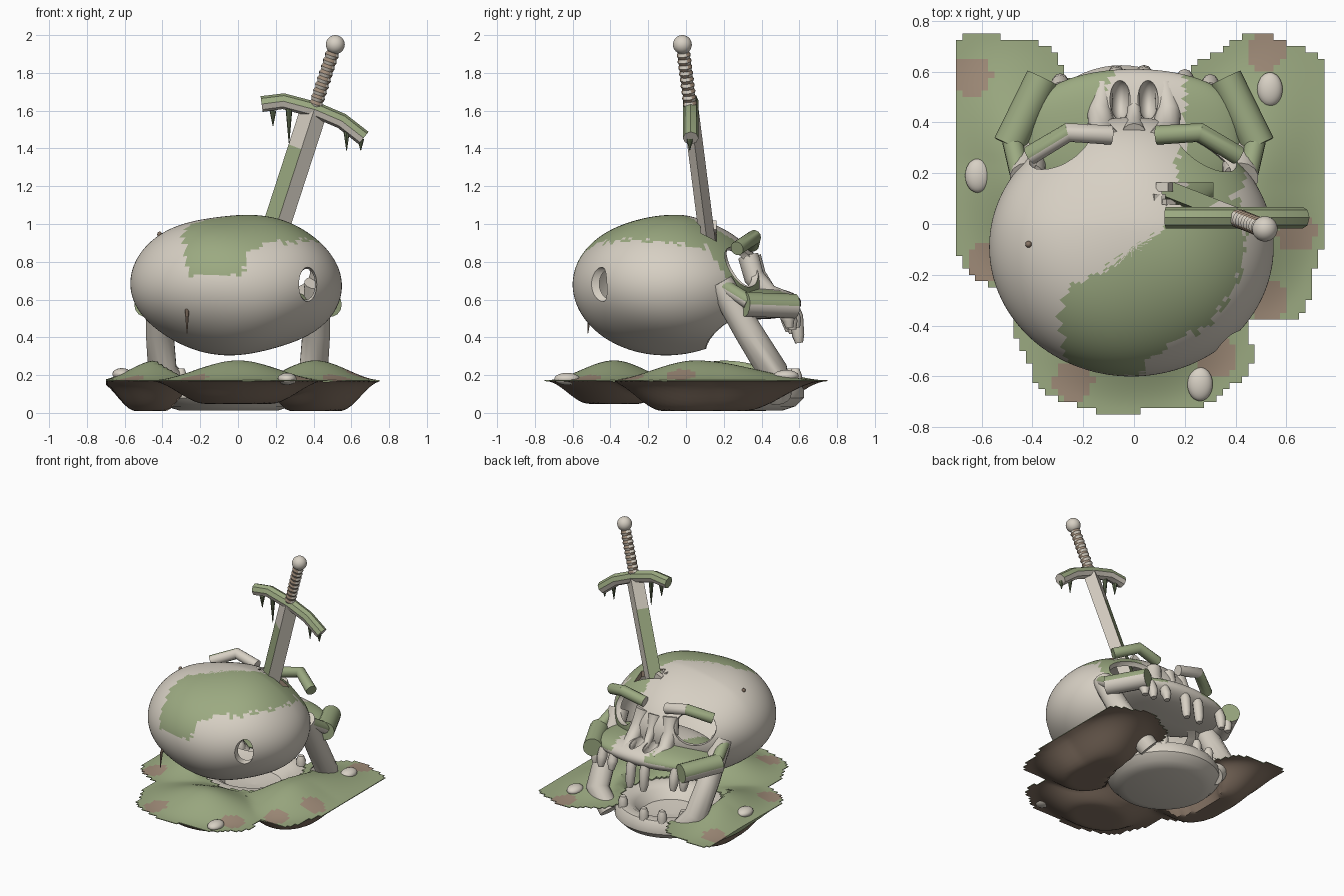
import bpy, bmesh, math, random
from mathutils import Vector, Matrix

random.seed(4)
if "Cube" in bpy.data.objects:
    bpy.data.objects.remove(bpy.data.objects["Cube"])


def material(name, rgb):
    m = bpy.data.materials.new(name)
    m.use_nodes = True
    m.diffuse_color = (*rgb, 1)
    m.node_tree.nodes["Principled BSDF"].inputs["Base Color"].default_value = (*rgb, 1)
    return m


MATS = [material("bone", (0.68, 0.63, 0.55)), material("moss", (0.33, 0.40, 0.22)),
        material("clay", (0.35, 0.26, 0.19)), material("dirt", (0.24, 0.175, 0.13)),
        material("dark_moss", (0.13, 0.17, 0.09))]
BONE, MOSS, CLAY, DIRT, DARK = range(5)


def finish(name, bm, rule=BONE, angle=40):
    """Turn a bmesh into an object; rule is a slot or a function of face centre and normal."""
    bmesh.ops.recalc_face_normals(bm, faces=bm.faces)
    for f in bm.faces:
        f.smooth = True
        f.material_index = rule(f.calc_center_median(), f.normal) if callable(rule) else rule
    me = bpy.data.meshes.new(name)
    bm.to_mesh(me)
    bm.free()
    for m in MATS:
        me.materials.append(m)
    me.set_sharp_from_angle(angle=math.radians(angle))
    ob = bpy.data.objects.new(name, me)
    bpy.context.scene.collection.objects.link(ob)
    return ob


def tube(name, pts, radii, rule=BONE, sides=14, flat=1.0, straight=False):
    """Sweep an ellipse along points, with one radius per point."""
    pts = [Vector(p) for p in pts]
    if not isinstance(radii, (list, tuple)):
        radii = [radii] * len(pts)
    whole = (pts[-1] - pts[0]).normalized()
    ref = Vector([0, 0, 0])
    ref[min(range(3), key=lambda i: abs(whole[i]))] = 1
    bm = bmesh.new()
    rings = []
    for i, p in enumerate(pts):
        t = whole if straight else (pts[min(i + 1, len(pts) - 1)] - pts[max(i - 1, 0)]).normalized()
        a = t.cross(ref).normalized()
        b = a.cross(t)
        turn = [math.tau * k / sides for k in range(sides)]
        rings.append([bm.verts.new(p + radii[i] * (a * math.cos(w) + b * flat * math.sin(w)))
                      for w in turn])
    for lo, hi in zip(rings, rings[1:]):
        for k in range(sides):
            bm.faces.new((lo[k - 1], lo[k], hi[k], hi[k - 1]))
    bm.faces.new(rings[0])
    bm.faces.new(rings[-1])
    return finish(name, bm, rule)


def ball(name, c, r, rule=BONE, seg=24, shape=None):
    bm = bmesh.new()
    bmesh.ops.create_uvsphere(bm, u_segments=seg, v_segments=seg * 2 // 3, radius=1)
    for v in bm.verts:
        v.co = Vector([c[i] + r[i] * v.co[i] for i in range(3)])
        if shape:
            shape(v.co)
    return finish(name, bm, rule)


def block(name, c, size, rot=0, rule=BONE):
    bm = bmesh.new()
    bmesh.ops.create_cube(bm, size=1, matrix=Matrix.Translation(c) @ Matrix.Rotation(rot, 4, 'Y')
                          @ Matrix.Diagonal((*size, 1)))
    return finish(name, bm, rule)


def carve(ob, cutters, shell=0):
    """Hollow an object, cut holes in it and bake the result."""
    if shell:
        s = ob.modifiers.new("shell", 'SOLIDIFY')
        s.thickness, s.offset, s.material_offset = shell, -1, -1
    for c in cutters:
        b = ob.modifiers.new("cut", 'BOOLEAN')
        b.object, b.operation, b.solver = c, 'DIFFERENCE', 'EXACT'
    bpy.context.view_layer.update()
    me = bpy.data.meshes.new_from_object(ob.evaluated_get(bpy.context.evaluated_depsgraph_get()))
    ob.modifiers.clear()
    ob.data = me
    me.set_sharp_from_angle(angle=math.radians(40))
    for c in cutters:
        bpy.data.objects.remove(c)


def inside(x, y, poly):
    hit = False
    for (ax, ay), (bx, by) in zip(poly, poly[1:] + poly[:1]):
        if (ay > y) != (by > y) and x < (bx - ax) * (y - ay) / (by - ay) + ax:
            hit = not hit
    return hit


# Cranium: hollow shell with a moss patch, sockets, a side hole and a split for the blade
PATCH = [(-.3, -.37), (-.27, -.5), (-.24, -.7), (.0, -.7), (.06, -.52), (.3, -.4), (.42, -.2),
         (.44, 0), (.42, .1), (.6, .14), (.6, .3), (.42, .4), (.2, .38), (.16, .22), (.2, .1),
         (.1, -.03), (-.1, -.17), (-.25, -.24)]


def skull_moss(c, n):
    j = random.uniform(-.012, .012)
    low = .9 - 1.6 * (c.y - .1) if c.y > .1 else .73
    return MOSS if c.z + j > low and inside(c.x + j, c.y - j, PATCH) else BONE


def skull_shape(co):
    if co.y > 0 and co.z > .68:
        co.z = .68 + (co.z - .68) * (1 - .3 * co.y)
    co.z += .008 * math.sin(9 * co.x + 5 * co.y)


cranium = ball("cranium", (-.01, -.09, .68), (.56, .51, .37), skull_moss, 120, skull_shape)
holes = [ball("socket_cutter", (s * .29, .31, .78), (.14, .15, .115)) for s in (-1, 1)]
holes += [ball("side_hole_cutter", (.37, -.46, .68), (.05, .13, .092)),
          block("split_cutter", (.21, .12, 1), (.2, .085, .3), rule=CLAY),
          ball("throat_cutter", (0, .46, .35), (.9, .36, .2))]
carve(cranium, holes, .035)

# Upper jaw with a blunt front, nose and teeth
def jaw_moss(c, n):
    return MOSS if (c.x < -.1 - .3 * (.55 - c.y) or c.x > .2) and n.z > .1 else BONE


def blunt(co):
    if co.y > .31:
        co.y = .31 + .3 * ((co.y - .31) / .3) ** .6


upper_jaw = ball("upper_jaw", (0, .31, .58), (.42, .30, .085), jaw_moss, 64, blunt)
carve(upper_jaw, [ball("nostril_cutter", (s * .055, .49, .66), (.04, .08, .08)) for s in (-1, 1)])
tube("nose_ridge", [(0, .35, .82), (0, .39, .73), (0, .46, .64), (0, .57, .61)], [.05, .035, .025, .02])
for x, tip in ((-.36, .43), (-.29, .42), (-.07, .37), (.04, .37), (.2, .45), (.3, .44), (.36, .45)):
    y = .585 - .4 * x * x
    tube("upper_tooth", [(x, y - .02, .57), (x, y, .51), (x, y + .01, tip + .04), (x, y + .015, tip)],
         [.03, .036, .032, .02], sides=10)
for s in (-1, 1):
    tube("nose_side", [(s * .11, .33, .83), (s * .125, .36, .72), (s * .135, .44, .63), (s * .12, .55, .595)],
         [.055, .055, .05, .04])
    # Brow, cheek and jaw branch on each side
    tube("brow", [(s * .09, .35, .89), (s * .26, .36, .93), (s * .41, .27, .87)], .038,
         lambda c, n: MOSS if c.x > .14 or (c.x < -.25 and n.y > -.4) else BONE)
    tube("cheekbone", [(s * .49, .31, .575), (s * .36, .575, .565)], .066,
         lambda c, n: MOSS if n.z > -.15 else BONE)
    tube("cheek_root", [(s * .45, .2, .67), (s * .48, .33, .59)], .04,
         lambda c, n: MOSS if n.z > 0 else BONE)
    tube("jaw_branch", [(s * .42, .18, .69), (s * .415, .33, .43), (s * .4, .46, .22), (s * .28, .49, .09)],
         [.07, .075, .08, .07])

# Lower jaw bowl and its teeth
JAW = (-.05, .25)
bowl = [(.01, .012), (.26, .012), (.33, .035), (.375, .08), (.375, .125), (.35, .165), (.29, .17),
        (.24, .14), (.19, .08), (.01, .06)]
tube("lower_jaw", [(*JAW, z) for r, z in bowl], [r for r, z in bowl], sides=64, straight=True)
for deg in (40, -2, -25, -50):
    x, y = JAW[0] + .33 * math.sin(math.radians(deg)), JAW[1] + .33 * math.cos(math.radians(deg))
    tube("lower_tooth", [(x, y, .14), (x, y, .2), (x, y, .235)], [.03, .034, .02], sides=10)

# Ground: three lens-shaped mounds on a stepped grid, open under the jaw.
# Each has a centre, radii, depth, outward lean at the back and height of its peak along y
LOBES = [(.41, .16, .35, .57, .158, .2, .05), (-.43, .24, .3, .51, .158, -.2, .2),
         (0, -.39, .46, .35, .12, 0, -.38)]
SPOTS = [(-.64, .58), (.52, .68), (.33, -.53), (-.24, -.62), (.64, -.03), (.52, -.3), (-.58, -.15)]
STEP = .025


def mound(x, y):
    """Return edge distance, rise above and drop below the rim level."""
    best, rise, drop = -1, 0, 0
    gap = math.hypot(x - JAW[0], y - JAW[1]) - .34
    if gap < 0 or not -.71 < x < .74 or abs(y) > .745:
        return best, rise, drop
    for cx, cy, rx, ry, deep, lean, peak in LOBES:
        u = abs((x - cx - lean * max(0, y - cy)) / rx)
        v = abs((y - cy) / ry)
        wave = .06 * math.sin(17 * x + 3) * math.sin(14 * y)
        best = max(best, 1 - (u ** 2.6 + v ** 2.6) ** (1 / 2.6) + wave)
        far = (cy + ry - peak) if y > peak else (peak - cy + ry)
        h = max(0, 1 - math.hypot(u, (y - peak) / far)) * min(1, gap / .05)
        k = min(1, 1.6 * h)
        rise = max(rise, .1 * h * h * (3 - 2 * h))
        drop = max(drop, deep * k * k * (3 - 2 * k))
    return best, rise, drop


def ground_colour(c, n):
    if n.z < 0:
        return DIRT
    return CLAY if any(math.hypot(c.x - a, c.y - b) < .078 for a, b in SPOTS) else MOSS


bm = bmesh.new()
cache = {}


def corner(i, j, top):
    if (i, j, top) not in cache:
        x, y = i * STEP, j * STEP
        best, rise, drop = mound(x, y)
        cache[i, j, top] = bm.verts.new((x, y, .173 + rise * 1.05 if top else .168 - drop))
    return cache[i, j, top]


cells = {(i, j) for i in range(-32, 32) for j in range(-32, 32)
         if mound((i + .5) * STEP, (j + .5) * STEP)[0] > 0}
for i, j in cells:
    loop = [(i, j), (i + 1, j), (i + 1, j + 1), (i, j + 1)]
    for top in (True, False):
        bm.faces.new([corner(*p, top) for p in (loop if top else loop[::-1])])
    near = [(i, j - 1), (i + 1, j), (i, j + 1), (i - 1, j)]
    for k in range(4):
        if near[k] not in cells:
            a, b = loop[k], loop[(k + 1) % 4]
            bm.faces.new((corner(*a, False), corner(*b, False), corner(*b, True), corner(*a, True)))
finish("mossy_ground", bm, ground_colour)

for x, y, z in ((-.615, .19, .205), (.535, .53, .195), (.26, -.63, .18)):
    ball("pebble", (x, y, z), (.05, .067, .032))

# Sword: blade, guard, grip and pommel along one leaning axis
def axis(z):
    return Vector((.2 + .325 * (z - .98), .105 - .128 * (z - .98), z))


tube("blade", [axis(z) for z in (.7, 1.4, 1.61)], .072,
     lambda c, n: MOSS if n.x < 0 and c.z < 1.45 else BONE, sides=4, flat=.58)
tube("guard", [(.125, .025, 1.635), (.24, .025, 1.65), (.41, .025, 1.605), (.55, .025, 1.545), (.665, .025, 1.455)],
     .042, lambda c, n: MOSS if n.z > 0 or abs(n.x) > .8 else BONE, sides=8)
steps = 18
tube("grip", [axis(1.62 + .29 * k / steps) for k in range(steps + 1)],
     [.038 if k % 2 else .031 for k in range(steps + 1)],
     lambda c, n: CLAY if int((c.z - 1.62) / .29 * steps) % 2 else BONE, straight=True)
ball("pommel", axis(1.95), (.05, .05, .05))
for x, z, size in ((.185, 1.6, .08), (.27, 1.61, .18), (.575, 1.5, .11), (.65, 1.45, .06)):
    tube("guard_drip", [(x, .02, z), (x, .02, z - size * .5), (x, .02, z - size)], [.018, .01, .002], DARK, 8)

# Small details: hanging root, stud and chips around the split
tube("hanging_root", [(-.27, -.47, .57), (-.27, -.51, .52), (-.27, -.52, .42)], [.012, .01, .002], DIRT, 8)
ball("stud", (-.415, -.08, .945), (.013, .013, .015), DIRT, 12)
for x, y, tilt in ((.09, .1, .5), (.12, .145, -.4), (.13, .08, .7)):
    block("bone_chip", (x, y, .985), (.05, .035, .05), tilt)
